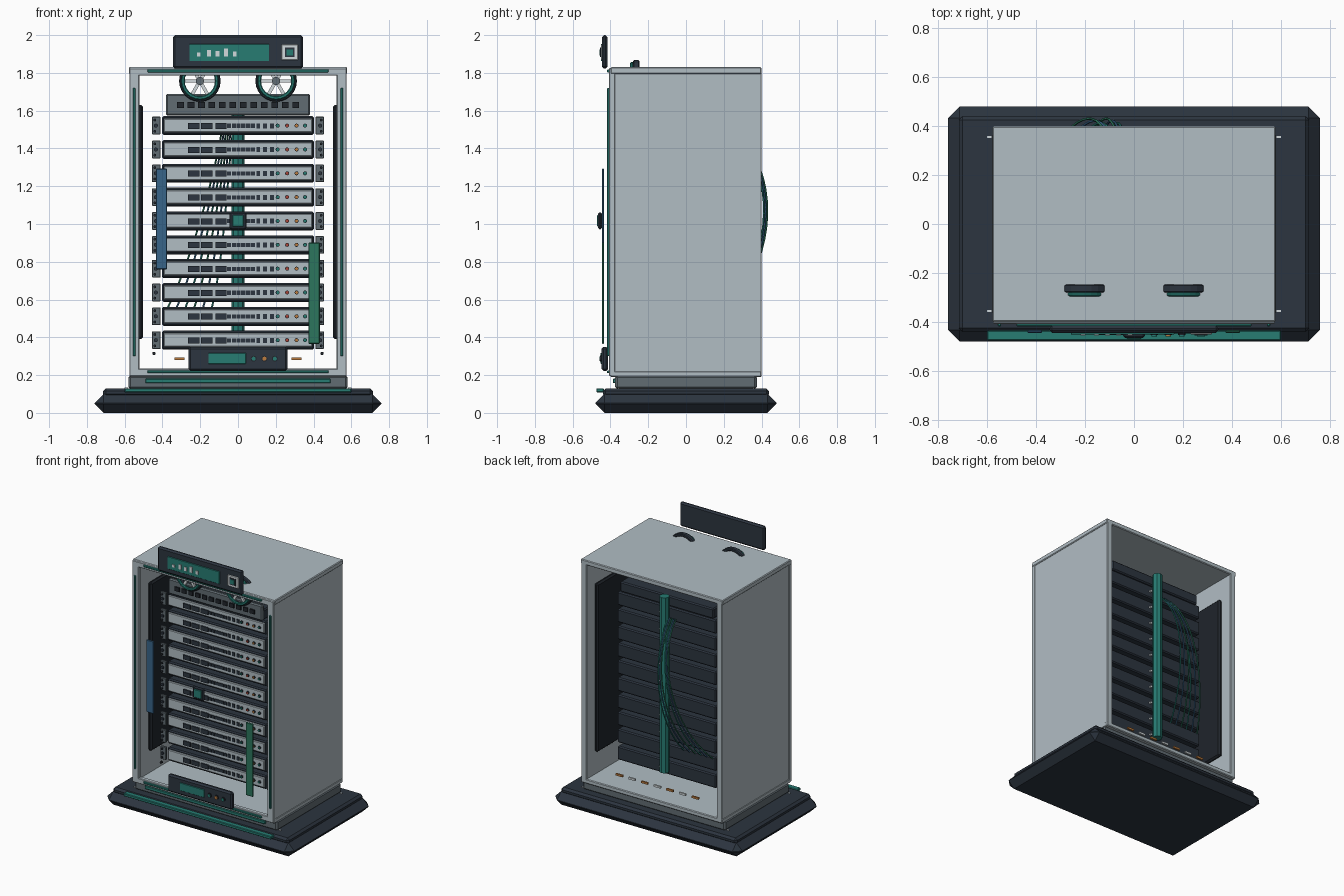
import bpy, bmesh, math
from mathutils import Matrix, Vector

if "Cube" in bpy.data.objects:
    bpy.data.objects.remove(bpy.data.objects["Cube"])


def mat(name, r, g, b):
    m = bpy.data.materials.new(name)
    m.diffuse_color = (r, g, b, 1)
    m.use_nodes = True
    m.node_tree.nodes["Principled BSDF"].inputs["Base Color"].default_value = m.diffuse_color
    return m


SHELL = mat("shell_grey", .44, .51, .55)
DARK = mat("dark_slate", .025, .035, .05)
BLACK = mat("black_slate", .014, .018, .024)
STEEL = mat("steel", .12, .15, .17)
LIGHT = mat("light_metal", .65, .70, .72)
TEAL = mat("teal", .02, .20, .17)
BLUE = mat("blue", .04, .13, .25)
GREEN = mat("green", .025, .18, .11)
ORANGE = mat("orange", .5, .2, .05)
RED = mat("red", .4, .06, .04)


def finish(name, bm, m):
    me = bpy.data.meshes.new(name)
    bm.to_mesh(me)
    bm.free()
    me.materials.append(m)
    ob = bpy.data.objects.new(name, me)
    bpy.context.collection.objects.link(ob)
    return ob


def boxes(name, m, items, bevel=0):
    """One object from boxes given as (x0, x1, y0, y1, z0, z1)."""
    bm = bmesh.new()
    for x0, x1, y0, y1, z0, z1 in items:
        mx = Matrix.Translation(((x0 + x1) / 2, (y0 + y1) / 2, (z0 + z1) / 2)) \
            @ Matrix.Diagonal((x1 - x0, y1 - y0, z1 - z0, 1))
        bmesh.ops.create_cube(bm, size=1, matrix=mx)
    if bevel:
        bmesh.ops.bevel(bm, geom=bm.edges[:], offset=bevel, segments=1,
                        affect='EDGES', profile=.5)
    return finish(name, bm, m)


def both(x0, x1, *rest):
    return [(x0, x1, *rest), (-x1, -x0, *rest)]


def discs(name, m, points, r, depth, n=8):
    """Short cylinders facing the front."""
    bm = bmesh.new()
    for p in points:
        bmesh.ops.create_cone(bm, cap_ends=True, segments=n, radius1=r, radius2=r, depth=depth,
                              matrix=Matrix.Translation(p) @ Matrix.Rotation(math.pi / 2, 4, 'X'))
    return finish(name, bm, m)


def ring(name, m, c, r_out, r_in, y0, y1, n=24):
    """Rectangular-section ring around the y axis."""
    bm = bmesh.new()
    prof = [(r_in, y0), (r_out, y0), (r_out, y1), (r_in, y1)]
    v = [[bm.verts.new((c[0] + r * math.cos(a), y, c[1] + r * math.sin(a))) for r, y in prof]
         for a in (2 * math.pi * i / n for i in range(n))]
    for i in range(n):
        a, b = v[i], v[(i + 1) % n]
        for j in range(4):
            k = (j + 1) % 4
            bm.faces.new((a[j], a[k], b[k], b[j]))
    bmesh.ops.recalc_face_normals(bm, faces=bm.faces[:])
    bmesh.ops.bevel(bm, geom=[e for e in bm.edges if e.calc_face_angle(0) > 1],
                    offset=.005, segments=1, affect='EDGES')
    return finish(name, bm, m)


# stepped base, plinth and their light strips
boxes("base_slab", DARK, [(-.76, .76, -.48, .48, 0, .1)], .048)
boxes("base_step", DARK, [(-.715, .715, -.44, .44, .085, .13)], .015)
boxes("plinth", STEEL, [(-.58, .58, -.375, .375, .125, .2)], .012)
boxes("base_light_strips", TEAL, [(-.6, .6, -.475, -.435, .108, .13),
                                  (-.49, .49, -.387, -.37, .157, .182)], .004)
boxes("base_bolts", LIGHT, [b for y in (-.355, .355)
                            for b in both(.582, .6, y - .004, y + .004, .128, .134)])

# open cabinet: walls, roof, floor, front and back frames
boxes("side_walls", SHELL, both(.53, .572, -.4, .4, .2, 1.82), .004)
boxes("roof_and_floor", SHELL, [(-.578, .578, -.4, .4, 1.795, 1.83),
                                (-.575, .575, -.4, .4, .19, .222)], .005)
boxes("front_frame", SHELL, both(.522, .575, -.408, -.375, .2, 1.82)
      + [(-.575, .575, -.408, -.375, 1.785, 1.825), (-.575, .575, -.408, -.375, .195, .235)], .004)
boxes("frame_light_strips", TEAL, both(.543, .557, -.418, -.405, .3, 1.72)
      + [(-.48, .48, -.418, -.405, 1.803, 1.818), (-.48, .48, -.418, -.405, .21, .225)], .003)
boxes("inner_side_panels", BLACK, both(.502, .532, -.29, .31, .39, 1.63), .011)

# ten rack servers
zs = [.385 + .1262 * i for i in range(10)]
F = -.255
boxes("server_chassis", DARK, [(-.402, .402, -.245, .225, z - .05, z + .05) for z in zs], .008)
boxes("server_face_plates", SHELL, [(-.392, .392, F, -.24, z - .036, z + .037) for z in zs], .004)
boxes("server_ears", STEEL, [b for z in zs for b in both(.41, .455, F + .002, -.235, z - .047, z + .047)], .003)
discs("ear_screws", BLACK, [(s * .44, F, z + d) for z in zs for s in (-1, 1) for d in (-.03, .03)], .008, .012, 6)
discs("ear_knobs", DARK, [(s * .435, F, z) for z in zs for s in (-1, 1)], .011, .016, 8)
ports = []
for z in zs:
    ports += [(x - .03, x + .03, F - .008, F + .004, z - .018, z + .014) for x in (-.235, -.165, -.09)]
    ports += [(x - .011, x + .011, F - .006, F + .004, z - .012, z + .01)
              for x in (-.047 + .025 * i for i in range(6))]
    ports += [(x - .01, x + .01, F - .006, F + .004, z - .014, z + .012) for x in (.107, .143, .18)]
boxes("server_ports", DARK, ports)
for x, m, n in ((.21, TEAL, "a"), (.26, RED, "b"), (.31, ORANGE, "c"), (.355, TEAL, "d")):
    discs("server_led_rims_" + n, DARK, [(x, F - .002, z) for z in zs], .011, .012)
    discs("server_leds_" + n, m, [(x, F - .006, z) for z in zs], .008, .012)
discs("floor_screws", BLACK, [(-.445, F, .315), (.445, F, .315)], .009, .014)

# patch panel above the servers
boxes("patch_panel_body", DARK, [(-.38, .38, -.25, .225, 1.575, 1.65)], .008)
boxes("patch_panel_face", STEEL, [(-.382, .382, -.265, -.235, 1.575, 1.688)], .008)
boxes("patch_ports", BLACK, [(x - .018, x + .018, -.275, -.26, 1.615, 1.645)
                             for x in (-.305 + .0555 * i for i in range(12))])

# two ventilation wheels
for s, side in ((-1, "left"), (1, "right")):
    c = (.202 * s, 1.757)
    ring(side + "_fan_housing", DARK, c, .11, .088, -.28, -.247)
    ring(side + "_fan_rim", TEAL, c, .1, .08, -.296, -.277)
    bm = bmesh.new()
    for i in range(3):
        bmesh.ops.create_cube(bm, size=1, matrix=Matrix.Translation((c[0], -.275, c[1]))
                              @ Matrix.Rotation(i * math.pi / 3, 4, 'Y')
                              @ Matrix.Diagonal((.17, .014, .018, 1)))
    finish(side + "_fan_spokes", bm, LIGHT)
    discs(side + "_fan_hub", STEEL, [(c[0], -.275, c[1])], .022, .03, 12)

# status display above the door opening
boxes("display_case", DARK, [(-.345, .345, -.445, -.415, 1.822, 2)], .011)
boxes("display_screen", TEAL, [(-.258, .165, -.451, -.44, 1.862, 1.953)], .002)
boxes("display_bars", LIGHT, [(x - .01, x + .01, -.456, -.448, 1.887, 1.887 + h) for x, h in
                              ((-.208, .02), (-.153, .035), (-.108, .028), (-.064, .042), (-.017, .026))])
boxes("display_button_frame", LIGHT, [(.23, .318, -.451, -.44, 1.868, 1.95)], .003)
boxes("display_button_well", DARK, [(.248, .3, -.455, -.448, 1.884, 1.934)])
boxes("display_button", TEAL, [(.258, .29, -.459, -.45, 1.893, 1.925)])

# lower control box
boxes("control_box", DARK, [(-.262, .262, -.447, -.412, .222, .35)], .011)
boxes("control_screen", TEAL, [(-.157, .042, -.453, -.44, .26, .317)], .002)
for x, m, n in ((.083, TEAL, "a"), (.14, ORANGE, "b"), (.195, TEAL, "c")):
    discs("control_knob_rim_" + n, BLACK, [(x, -.448, .287)], .016, .012, 12)
    discs("control_knob_" + n, m, [(x, -.452, .287)], .011, .014, 12)

# floating front handles and centre latch
boxes("blue_handle", BLUE, [(-.435, -.375, -.446, -.434, .76, 1.293)], .004)
boxes("green_handle", GREEN, [(.373, .433, -.446, -.434, .365, .902)], .004)
boxes("latch_case", DARK, [(-.044, .044, -.465, -.445, .972, 1.062)], .007)
boxes("latch_button", TEAL, [(-.03, .03, -.471, -.46, .987, 1.047)], .003)

# rear cable spine with studs
bm = bmesh.new()
bmesh.ops.create_cone(bm, cap_ends=True, segments=8, radius1=.034, radius2=.034, depth=1.29,
                      matrix=Matrix.Translation((0, .25, 1.01)))
finish("cable_spine", bm, TEAL)
discs("spine_studs", LIGHT, [(.045, .23, z) for z in zs], .009, .02)

# drooping cables fanning out behind the servers
for i in range(6):
    cu = bpy.data.curves.new("cable", 'CURVE')
    cu.dimensions = '3D'
    cu.bevel_depth = .005
    cu.bevel_resolution = 1
    cu.resolution_u = 16
    sp = cu.splines.new('BEZIER')
    sp.bezier_points.add(1)
    a, b = sp.bezier_points
    a.co, b.co = (-.025 - .012 * i, .24, 1.5), (-.14 - .047 * i, .225, .55)
    a.handle_left, b.handle_right = a.co, b.co
    a.handle_right = a.co + Vector((-.03, .24 + .012 * (i % 3), -.2))
    b.handle_left = b.co + Vector((.07 + .014 * i, .24 + .012 * (i % 3), .28))
    cu.materials.append((TEAL, BLUE, GREEN)[i % 3])
    bpy.context.collection.objects.link(bpy.data.objects.new("cable_%d" % (i + 1), cu))

# row of rear marker tabs above the floor
for k, m in ((0, ORANGE), (1, LIGHT)):
    boxes("rear_tabs_%d" % k, m, [(x - .027, x + .027, .325, .338, .279, .293)
                                  for x in (-.309 + .103 * i for i in range(k, 7, 2))])
